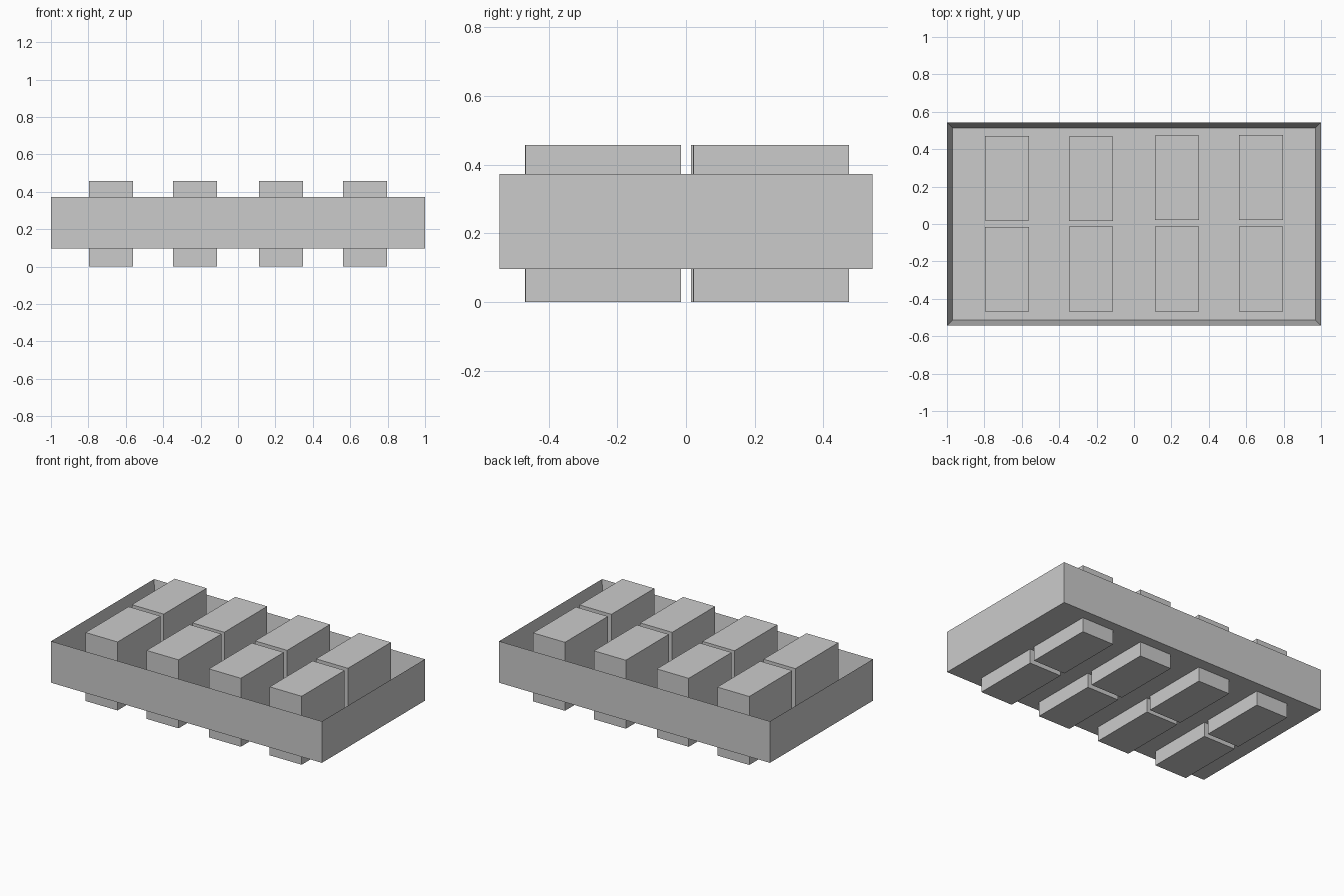
import bpy, bmesh
from mathutils import Matrix

if "Cube" in bpy.data.objects:
    bpy.data.objects.remove(bpy.data.objects["Cube"])


def box(name, x0, x1, y0, y1, z0, z1):
    """Axis-aligned box between two corners."""
    bm = bmesh.new()
    size = Matrix.Diagonal((x1 - x0, y1 - y0, z1 - z0, 1))
    centre = Matrix.Translation(((x0 + x1) / 2, (y0 + y1) / 2, (z0 + z1) / 2))
    bmesh.ops.create_cube(bm, size=1, matrix=centre @ size)
    mesh = bpy.data.meshes.new(name)
    bm.to_mesh(mesh)
    bm.free()
    obj = bpy.data.objects.new(name, mesh)
    bpy.context.collection.objects.link(obj)
    return obj


# Open tray: inset the top face for the rim, then push it down to the floor
WALL, Z0, Z1 = 0.042, 0.096, 0.373
tray = box("tray", -1, 1, -0.543, 0.543, Z0, Z1)
bm = bmesh.new()
bm.from_mesh(tray.data)
top = max(bm.faces, key=lambda f: f.calc_center_median().z)
bmesh.ops.inset_region(bm, faces=[top], thickness=WALL)
bmesh.ops.translate(bm, verts=top.verts, vec=(0, 0, Z0 + WALL - Z1))
bm.to_mesh(tray.data)
bm.free()

# Eight blocks standing through the tray floor, slightly uneven in y
LENGTH, WIDTH, HEIGHT = 0.453, 0.236, 0.457
columns = [(-0.797, -0.469, 0.018), (-0.348, -0.467, 0.015),
           (0.112, -0.467, 0.021), (0.561, -0.467, 0.022)]
for i, (x, front_y, back_y) in enumerate(columns, 1):
    for row, y in (("front", front_y), ("back", back_y)):
        box(f"{row}_block_{i}", x, x + WIDTH, y, y + LENGTH, 0, HEIGHT)
